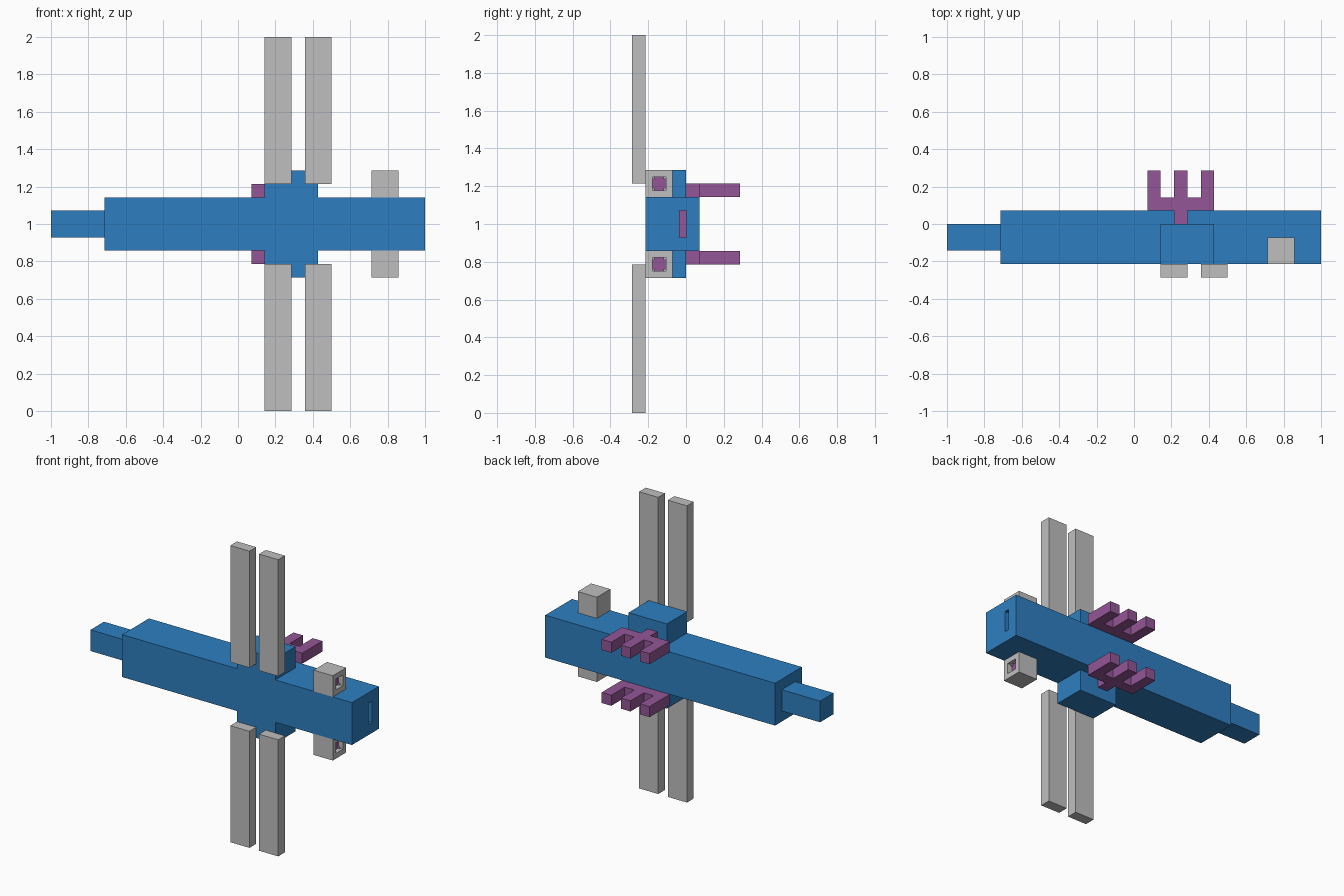
import bpy
import bmesh
from mathutils import Vector

cube = bpy.data.objects.get("Cube")
if cube:
    bpy.data.objects.remove(cube, do_unlink=True)

U = 1 / 14  # one grid module


def material(name, color):
    m = bpy.data.materials.new(name)
    m.use_nodes = True
    m.diffuse_color = color
    m.node_tree.nodes["Principled BSDF"].inputs["Base Color"].default_value = color
    return m


blue = material("blue", (0.027, 0.212, 0.533, 1))
grey = material("light grey", (0.521, 0.521, 0.521, 1))
purple = material("purple", (0.292, 0.093, 0.305, 1))


def box(name, mat, x, y, z):
    """Block from (min, max) ranges in modules, with z measured from mid-height."""
    bm = bmesh.new()
    bmesh.ops.create_cube(bm, size=1)
    low, high = (Vector(v) for v in zip(x, y, z))
    size, mid = (high - low) * U, (high + low) * U / 2
    bmesh.ops.scale(bm, vec=size, verts=bm.verts)
    bmesh.ops.translate(bm, vec=mid + Vector((0, 0, 1)), verts=bm.verts)
    mesh = bpy.data.meshes.new(name)
    bm.to_mesh(mesh)
    bm.free()
    mesh.materials.append(mat)
    obj = bpy.data.objects.new(name, mesh)
    bpy.context.collection.objects.link(obj)
    return obj


def recess(target, x_end, depth, y, z):
    """Cut a pocket into the +x end of a block and line its floor in purple."""
    cutter = box("pocket_cutter", target.data.materials[0],
                 (x_end - depth, x_end + 1), y, z)
    cutter.hide_render = True
    mod = target.modifiers.new("pocket", "BOOLEAN")
    mod.operation = "DIFFERENCE"
    mod.solver = "EXACT"
    mod.object = cutter
    bpy.context.view_layer.objects.active = target
    bpy.ops.object.modifier_apply(modifier=mod.name)
    bpy.data.objects.remove(cutter, do_unlink=True)
    floor = x_end - depth
    box(target.name + "_pocket_floor", purple, (floor - 0.05, floor + 0.05), y, z)


# Main beam with a slot in its end, and the narrower tail
body = box("body", blue, (-10, 14), (-3, 1), (-2, 2))
recess(body, 14, 1, (-0.5, 0), (-1, 1))
box("tail", blue, (-14, -10), (-2, 0), (-1, 1))

# Parts repeated above and below the beam
for side, s in (("upper", 1), ("lower", -1)):
    def span(a, b):
        return (a, b) if s > 0 else (-b, -a)

    box(side + "_hub", blue, (2, 6), (-3, 0), span(2, 4))

    # Pair of long flat blades
    for label, x in (("inner", 2), ("outer", 5)):
        box(f"{side}_{label}_blade", grey, (x, x + 2), (-4, -3), span(3, 14))

    # Hollow-ended lamp block with small corner posts
    lamp = box(side + "_lamp", grey, (10, 12), (-3, -1), span(2, 4))
    recess(lamp, 12, 0.5, (-2.5, -1.5), span(2.5, 3.5))
    p = 0.15
    for y in (-2.5, -1.5 - p):
        for z in (2.5, 3.5 - p):
            box(side + "_lamp_post", grey, (11.5, 11.7), (y, y + p), span(z, z + p))

    # Three-toothed comb at the back
    box(side + "_comb_stem", purple, (3, 4), (0, 1), span(2, 3))
    box(side + "_comb_bar", purple, (1, 6), (1, 2), span(2, 3))
    for i in range(3):
        x = 1 + 2 * i
        box(f"{side}_comb_tooth", purple, (x, x + 1), (2, 4), span(2, 3))
